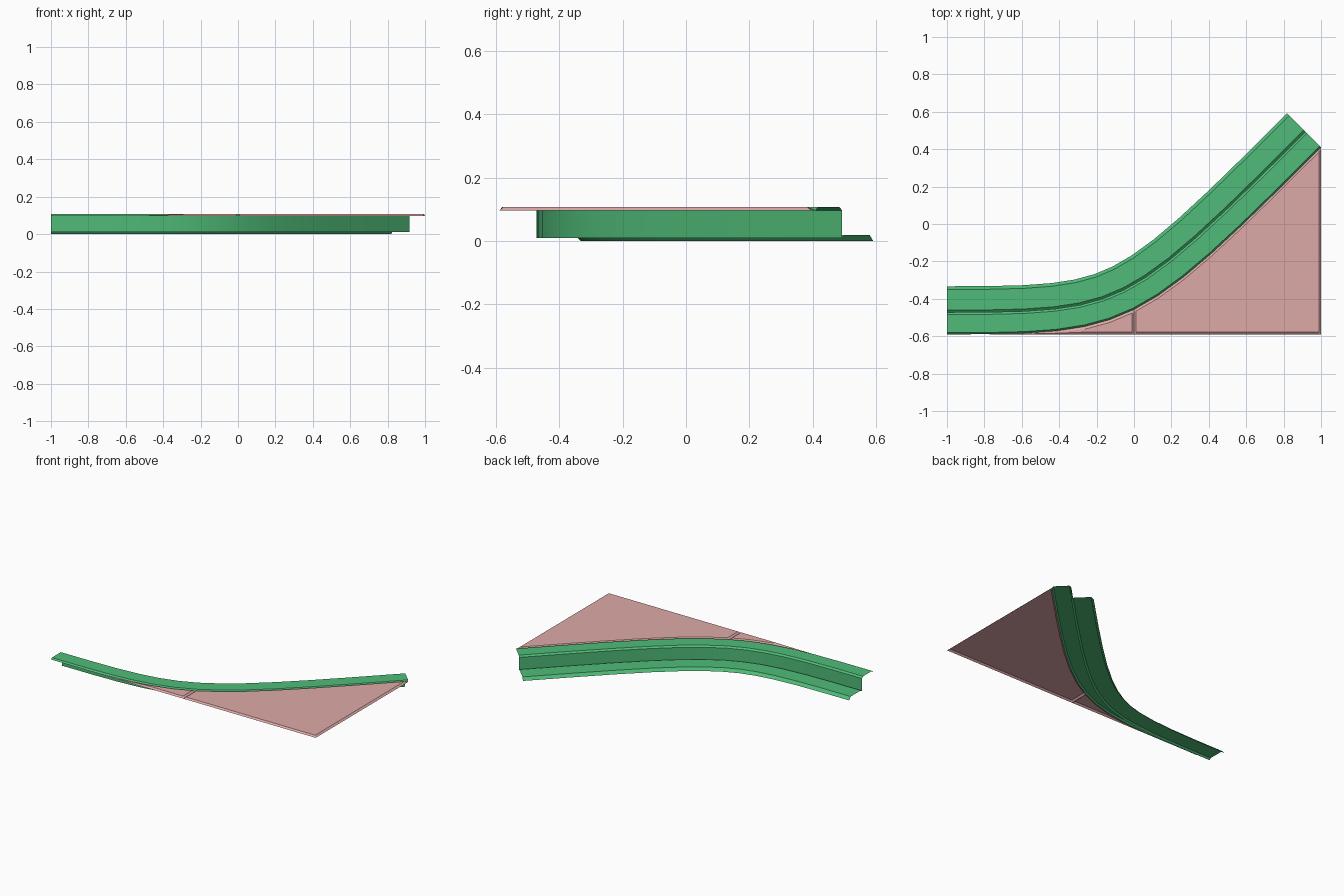
import bpy, math
from mathutils import Vector

if "Cube" in bpy.data.objects:
    bpy.data.objects.remove(bpy.data.objects["Cube"])

SEG = 12
TOP, LOW, BEV = 0.107, 0.097, 0.012
BASE_Y = -0.59


def material(name, color):
    m = bpy.data.materials.new(name)
    m.diffuse_color = color
    m.use_nodes = True
    m.node_tree.nodes["Principled BSDF"].inputs["Base Color"].default_value = m.diffuse_color
    return m


def grid_object(name, rows, mat):
    """Sheet from equal-length rows of points."""
    n = len(rows[0])
    verts = [p for r in rows for p in r]
    faces = [(i*n + k, (i+1)*n + k, (i+1)*n + k+1, i*n + k+1)
             for i in range(len(rows)-1) for k in range(n-1)]
    me = bpy.data.meshes.new(name)
    me.from_pydata(verts, [], faces)
    me.validate()
    me.materials.append(mat)
    ob = bpy.data.objects.new(name, me)
    bpy.context.collection.objects.link(ob)
    return ob


# Path: cubic curve turning from +x to the 45 degree diagonal
H = 0.98
P = [Vector(p) for p in ((-1, BASE_Y), (-1+H, BASE_Y), (1-H, BASE_Y+1-H), (1, BASE_Y+1))]
path = []
for i in range(SEG+1):
    t = i/SEG
    s = 1-t
    pos = P[0]*s**3 + P[1]*3*s*s*t + P[2]*3*s*t*t + P[3]*t**3
    tan = ((P[1]-P[0])*s*s + (P[2]-P[1])*2*s*t + (P[3]-P[2])*t*t).normalized()
    path.append((pos, Vector((-tan.y, tan.x))))

# Bank: stepped profile (offset, height) swept along the path
profile = [(0, LOW), (0.009, TOP), (0.106, TOP), (0.118, LOW),
           (0.118, 0.010), (0.130, 0.020), (0.240, 0.020), (0.257, 0)]
green = material("bank_green", (0.08, 0.50, 0.19, 1))
rows = [[(*(p + n*o), z) for o, z in profile] for p, n in path]
bank = grid_object("curved_bank", rows, green)
bpy.context.view_layer.objects.active = bank
bank.select_set(True)
bpy.ops.object.shade_smooth_by_angle(angle=math.radians(25))


def curve_y(x):
    for (a, _), (b, _) in zip(path, path[1:]):
        if a.x <= x <= b.x + 1e-6:
            return a.y + (b.y-a.y)*(x-a.x)/(b.x-a.x)
    return path[-1][0].y


def column(x, raised=True):
    """Cross-section of a ground tile with chamfered edges."""
    y = curve_y(x)
    d = min(BEV, (y-BASE_Y)/3)
    z = LOW + (TOP-LOW)*d/BEV if raised else LOW
    return [(x, BASE_Y, LOW), (x, BASE_Y+d, z), (x, y-1.2*d, z), (x, y, LOW)]


# Ground tiles: two plates meeting in a shallow groove at x = 0
pink = material("ground_pink", (0.73, 0.40, 0.39, 1))
xs = [p.x for p, _ in path]
left = [column(x) for x in xs[1:SEG//2]] + [column(-BEV), column(0, False)]
right = ([column(0, False), column(BEV)] + [column(x) for x in xs[SEG//2+1:-1]]
         + [column(1-BEV), column(1, False)])
grid_object("ground_left", left, pink)
grid_object("ground_right", right, pink)
